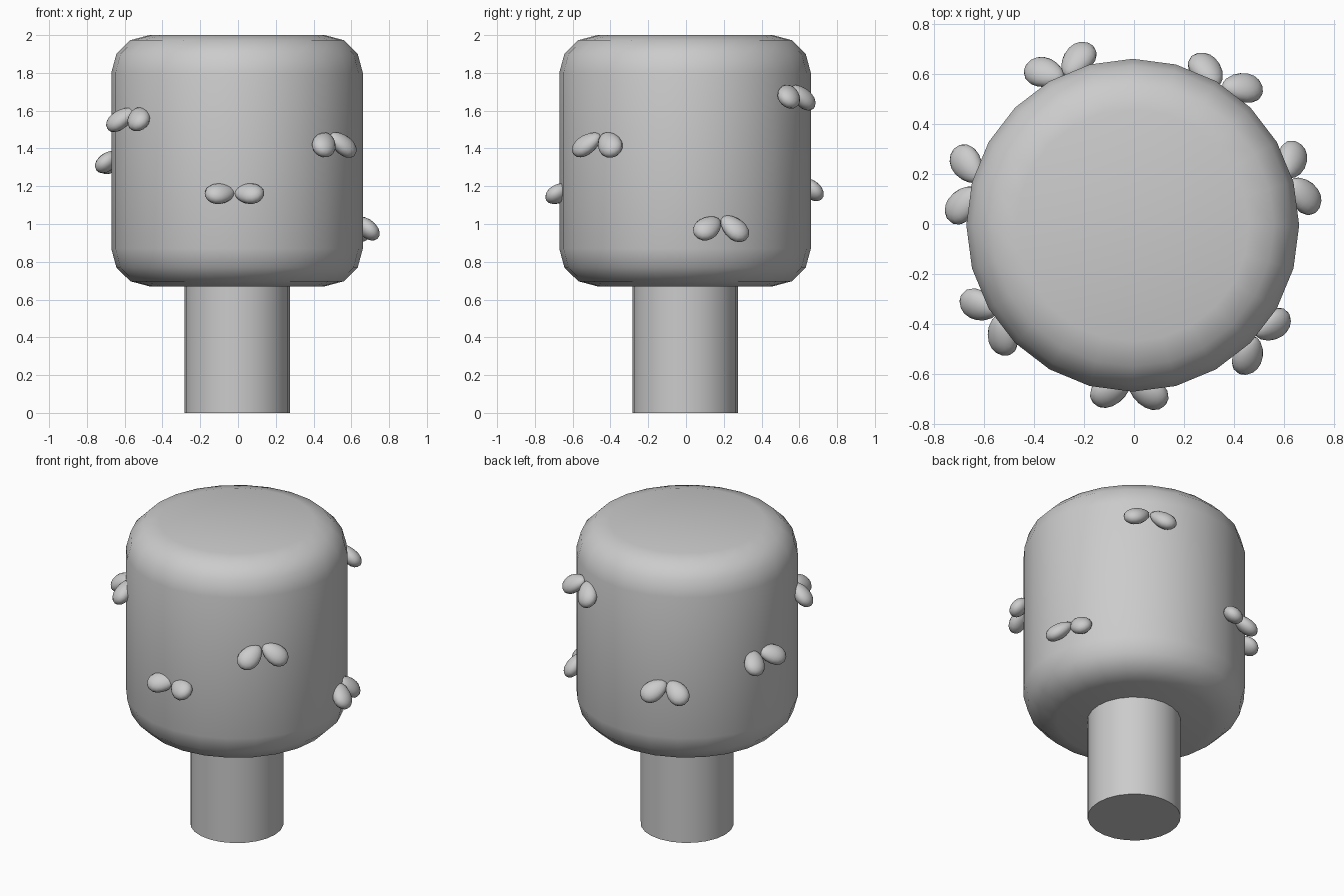
import bpy, bmesh, math
from mathutils import Vector, Matrix

if "Cube" in bpy.data.objects:
    bpy.data.objects.remove(bpy.data.objects["Cube"])

CX, CY = -0.005, -0.005


def cylinder(name, radius, z0, z1, sides=24):
    bpy.ops.mesh.primitive_cylinder_add(vertices=sides, radius=radius, depth=z1 - z0,
                                        location=(CX, CY, (z0 + z1) / 2))
    ob = bpy.context.object
    ob.name = name
    return ob


def smooth(ob, angle=40):
    bpy.ops.object.select_all(action='DESELECT')
    ob.select_set(True)
    bpy.context.view_layer.objects.active = ob
    bpy.ops.object.shade_smooth_by_angle(angle=math.radians(angle))


# Trunk
smooth(cylinder("trunk", 0.279, 0.0, 0.72))

# Rounded drum-shaped crown
crown = cylinder("crown", 0.666, 0.67, 2.0)
bev = crown.modifiers.new("rounded_rims", 'BEVEL')
bev.width = 0.2
bev.segments = 3
bev.limit_method = 'ANGLE'
bev.angle_limit = math.radians(60)
bev.use_clamp_overlap = False
bpy.ops.object.modifier_apply(modifier=bev.name)
smooth(crown)


def add_leaf(bm, root, centre):
    """Egg-shaped leaf pointing away from the root, widest near its tip."""
    axis = (centre - root).normalized()
    out = Vector((centre.x, centre.y, 0)).normalized() + Vector((0, 0, 1))
    normal = (out - axis * out.dot(axis)).normalized()
    side = normal.cross(axis)
    rot = Matrix((axis, side, normal)).transposed().to_4x4()
    verts = bmesh.ops.create_uvsphere(bm, u_segments=16, v_segments=10, radius=1)['verts']
    for v in verts:
        taper = 1 + 0.18 * v.co.x
        local = Vector((v.co.x * 0.09, v.co.y * 0.064 * taper, v.co.z * 0.046 * taper))
        v.co = centre + (rot @ local)


# Leaf pairs round the crown: shared root, then the two leaf centres
pairs = {
    "front": ((-0.02, -0.62, 1.18), (-0.092, -0.665, 1.163), (0.055, -0.672, 1.163)),
    "front_right": ((0.48, -0.44, 1.48), (0.457, -0.525, 1.422), (0.553, -0.405, 1.422)),
    "right": ((0.61, 0.19, 1.04), (0.68, 0.115, 0.98), (0.632, 0.255, 0.978)),
    "back_right": ((0.34, 0.55, 1.73), (0.29, 0.615, 1.672), (0.433, 0.545, 1.678)),
    "back_left": ((-0.28, 0.58, 1.24), (-0.225, 0.655, 1.188), (-0.358, 0.605, 1.19)),
    "left": ((-0.61, 0.16, 1.38), (-0.667, 0.238, 1.328), (-0.685, 0.078, 1.333)),
    "front_left": ((-0.54, -0.35, 1.61), (-0.62, -0.325, 1.555), (-0.527, -0.445, 1.558)),
}
for name, (root, *centres) in pairs.items():
    bm = bmesh.new()
    for c in centres:
        add_leaf(bm, Vector(root), Vector(c))
    bmesh.ops.recalc_face_normals(bm, faces=bm.faces)
    me = bpy.data.meshes.new("leaf_pair_" + name)
    bm.to_mesh(me)
    bm.free()
    ob = bpy.data.objects.new("leaf_pair_" + name, me)
    bpy.context.collection.objects.link(ob)
    smooth(ob, 60)
